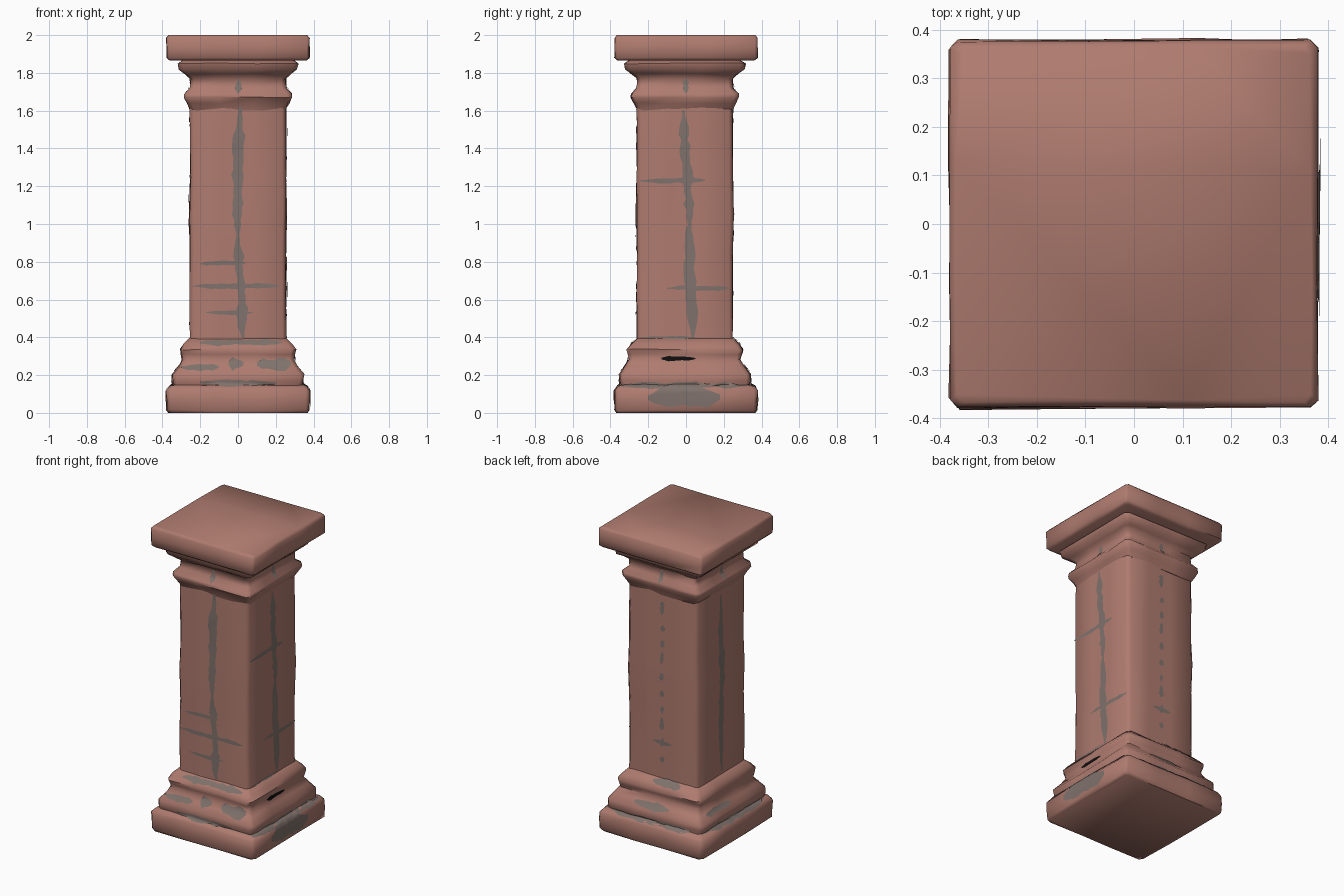
import bpy, bmesh, random
from math import radians
from mathutils import Vector, Matrix
from mathutils.bvhtree import BVHTree

random.seed(4)
cube = bpy.data.objects.get("Cube")
if cube:
    bpy.data.objects.remove(cube)


def material(name, rgb):
    m = bpy.data.materials.new(name)
    m.use_nodes = True
    colour = (*rgb, 1)
    m.diffuse_color = colour
    bsdf = next(n for n in m.node_tree.nodes if n.type == 'BSDF_PRINCIPLED')
    bsdf.inputs["Base Color"].default_value = colour
    bsdf.inputs["Roughness"].default_value = 0.9
    return m


stone = material("red_stone", (0.43, 0.2, 0.16))
grey = material("grey_mortar", (0.215, 0.168, 0.15))
dark = material("dark_crack", (0.005, 0.004, 0.004))


def finish(name, bm, mat):
    me = bpy.data.meshes.new(name)
    bm.to_mesh(me)
    bm.free()
    me.materials.append(mat)
    ob = bpy.data.objects.new(name, me)
    bpy.context.collection.objects.link(ob)
    bpy.ops.object.select_all(action='DESELECT')
    ob.select_set(True)
    bpy.context.view_layer.objects.active = ob
    bpy.ops.object.shade_smooth_by_angle(angle=radians(55))
    return ob


def square_loft(name, profile, chamfer, wobble, centre_y=-0.006):
    """Stack of square rings with cut corners, slightly uneven like hewn stone."""
    bm = bmesh.new()
    rings = []
    for i, (half, z) in enumerate(profile):
        end = i in (0, len(profile) - 1)
        ring = []
        for side in range(4):
            turn = Matrix.Rotation(radians(90 * side), 3, 'Z')
            for t in (-half + chamfer, -half * 0.35, half * 0.3, half - chamfer):
                push = random.uniform(-wobble, wobble)
                lift = 0 if end else random.uniform(-wobble, wobble) * 0.6
                p = turn @ Vector((t, -half + push, z + lift))
                ring.append(bm.verts.new(p + Vector((0, centre_y, 0))))
        rings.append(ring)
    for low, high in zip(rings, rings[1:]):
        for k in range(len(low)):
            n = (k + 1) % len(low)
            bm.faces.new((low[k], low[n], high[n], high[k]))
    bm.faces.new(rings[0][::-1])
    bm.faces.new(rings[-1])
    bmesh.ops.recalc_face_normals(bm, faces=bm.faces)
    return finish(name, bm, stone)


# Stone parts, bottom to top: (half width, height)
parts = [
    square_loft("plinth", [(0.365, 0), (0.378, 0.015), (0.379, 0.07), (0.378, 0.12),
                           (0.36, 0.143), (0.33, 0.15)], 0.02, 0.005, 0),
    square_loft("base_moulding", [(0.34, 0.14), (0.348, 0.17), (0.348, 0.205), (0.315, 0.245),
                                  (0.295, 0.28), (0.3, 0.31), (0.306, 0.335), (0.285, 0.365),
                                  (0.25, 0.4)], 0.022, 0.005),
    square_loft("shaft", [(0.255, 0.38), (0.254, 0.45), (0.254, 0.65), (0.252, 0.85),
                          (0.257, 1.05), (0.253, 1.25), (0.254, 1.45), (0.253, 1.62)],
                0.02, 0.004),
    square_loft("capital_moulding", [(0.25, 1.6), (0.268, 1.64), (0.285, 1.67), (0.282, 1.69),
                                     (0.254, 1.72), (0.252, 1.77), (0.282, 1.795),
                                     (0.312, 1.82), (0.32, 1.85), (0.29, 1.87)], 0.022, 0.005),
    square_loft("cap_slab", [(0.36, 1.865), (0.378, 1.88), (0.378, 1.93), (0.378, 1.985),
                             (0.365, 2.0)], 0.014, 0.003, 0),
]

# Combined surface that the thin mortar plates are laid on
solid = bmesh.new()
for ob in parts:
    solid.from_mesh(ob.data)
surface = BVHTree.FromBMesh(solid)
solid.free()
SIDES = {"front": 0, "right": 90, "back": 180, "left": 270}


def streak(bm, side, start, end, width, mat_rows=0.03, ragged=0.35):
    """Ragged ribbon between two (across, height) points on one side."""
    turn = Matrix.Rotation(radians(SIDES[side]), 3, 'Z')
    a, b = Vector(start), Vector(end)
    along = b - a
    rows = max(4, int(along.length / mat_rows))
    normal = Vector((-along.y, along.x)).normalized()
    cols = max(3, int(width / 0.012))
    grid = []
    drift = 0
    for i in range(rows + 1):
        f = i / rows
        taper = min(1, 0.25 + 4 * min(f, 1 - f))
        w = width * taper * random.uniform(1 - ragged, 1 + ragged)
        drift = drift * 0.7 + random.uniform(-0.1, 0.1) * width
        row = []
        for j in range(cols + 1):
            p = a + along * f + normal * (drift + w * (j / cols - 0.5))
            hit, nor, _, _ = surface.ray_cast(turn @ Vector((p.x, -1, p.y)),
                                              turn @ Vector((0, 1, 0)))
            row.append(bm.verts.new(hit + nor * 0.004) if hit else None)
        grid.append(row)
    for r0, r1 in zip(grid, grid[1:]):
        for j in range(cols):
            quad = (r0[j], r0[j + 1], r1[j + 1], r1[j])
            if all(quad):
                f = bm.faces.new(quad)
                f.normal_update()
                if f.normal.dot(turn @ Vector((0, -1, 0))) < 0:
                    f.normal_flip()


def level(bm, side, z, u0, u1, width):
    streak(bm, side, (u0, z), (u1, z), width)


# Long seams down the shaft
seams = bmesh.new()
streak(seams, "front", (0.03, 0.4), (0.0, 0.95), 0.05)
streak(seams, "front", (0.0, 0.93), (0.005, 1.62), 0.05)
streak(seams, "right", (0.035, 0.4), (0.02, 1.0), 0.06, ragged=0.15)
streak(seams, "right", (0.02, 0.98), (-0.01, 1.6), 0.05)
streak(seams, "left", (0.0, 0.42), (0.0, 1.58), 0.05)
for k in range(10):
    z = 0.5 + k * 0.108
    streak(seams, "back", (0, z), (0.005, z + random.uniform(0.04, 0.09)), 0.028, 0.015)
for side in SIDES:
    streak(seams, side, (0, 1.69), (0, 1.77), 0.03)
finish("vertical_mortar_seams", seams, grey)

# Short joints across the shaft
joints = bmesh.new()
level(joints, "front", 0.79, -0.2, 0.04, 0.02)
level(joints, "front", 0.67, -0.24, 0.22, 0.024)
level(joints, "front", 0.53, -0.17, 0.08, 0.018)
level(joints, "right", 1.23, -0.24, 0.1, 0.025)
level(joints, "right", 0.66, -0.1, 0.23, 0.022)
level(joints, "back", 0.63, -0.06, 0.07, 0.022)
finish("cross_mortar_joints", joints, grey)

# Worn patches on the base
patches = bmesh.new()
level(patches, "front", 0.37, -0.2, 0.23, 0.03)
level(patches, "front", 0.24, -0.3, -0.1, 0.03)
level(patches, "front", 0.26, -0.05, 0.03, 0.06)
level(patches, "front", 0.255, 0.1, 0.28, 0.06)
level(patches, "front", 0.16, -0.2, 0.2, 0.03)
streak(patches, "right", (-0.2, 0.085), (0.18, 0.085), 0.1, ragged=0.08)
level(patches, "right", 0.145, -0.35, 0.33, 0.03)
level(patches, "right", 0.4, -0.24, 0.05, 0.015)
level(patches, "back", 0.38, -0.05, 0.15, 0.035)
level(patches, "back", 0.235, -0.15, 0.1, 0.04)
level(patches, "back", 0.15, -0.3, 0.3, 0.03)
level(patches, "left", 0.235, -0.25, 0.0, 0.03)
level(patches, "left", 0.15, -0.32, 0.3, 0.035)
finish("base_mortar_patches", patches, grey)

# Dark crack on the base moulding
crack = bmesh.new()
level(crack, "right", 0.287, -0.13, 0.05, 0.022)
finish("base_crack", crack, dark)
